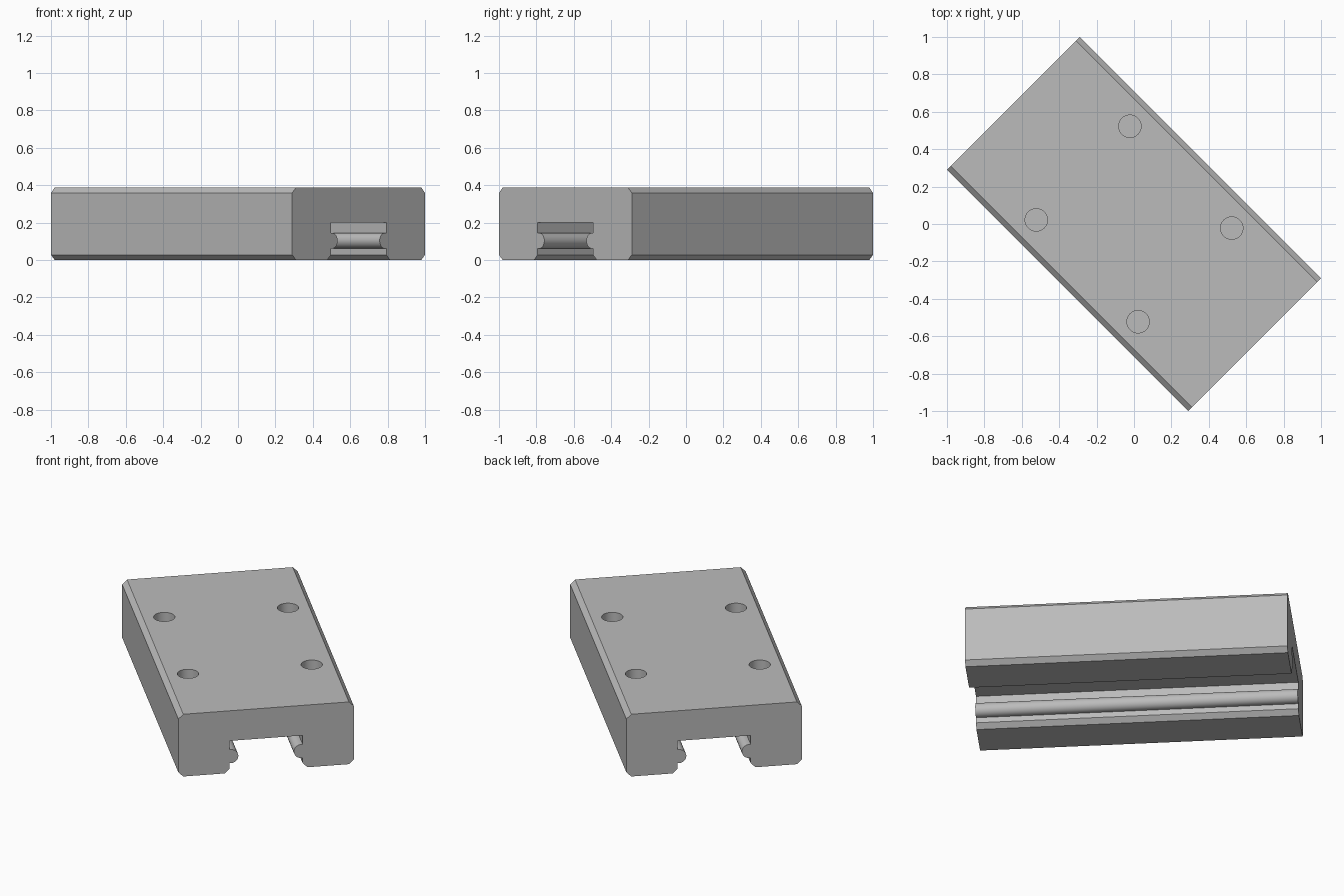
import bpy, bmesh
from math import radians, sin, cos, pi

if "Cube" in bpy.data.objects:
    bpy.data.objects.remove(bpy.data.objects["Cube"], do_unlink=True)

LENGTH, WIDTH, HEIGHT = 1.824, 1.004, 0.387
BEVEL = 0.028
SLOT, CEILING = 0.209, 0.20            # slot half width and height
RIDGE_Z, RIDGE_R, LEDGE = 0.103, 0.042, 0.008
TURN = radians(-45)

steel = bpy.data.materials.new("grey steel")
steel.use_nodes = True
steel.diffuse_color = (0.5, 0.5, 0.5, 1)
steel.node_tree.nodes["Principled BSDF"].inputs["Base Color"].default_value = (0.5, 0.5, 0.5, 1)

# Half of the carriage cross-section, from the slot ceiling round to the top
half = WIDTH / 2
profile = [(SLOT, CEILING), (SLOT, RIDGE_Z + RIDGE_R)]
for i in range(17):
    a = pi / 2 - pi * i / 16
    profile.append((SLOT - LEDGE - RIDGE_R * cos(a), RIDGE_Z + RIDGE_R * sin(a)))
profile += [(SLOT, RIDGE_Z - RIDGE_R), (SLOT, BEVEL), (SLOT + BEVEL, 0),
            (half - BEVEL, 0), (half, BEVEL),
            (half, HEIGHT - BEVEL), (half - BEVEL, HEIGHT)]
outline = profile + [(-y, z) for y, z in reversed(profile)]

# Carriage body: the cross-section extruded along its length
bm = bmesh.new()
face = bm.faces.new([bm.verts.new((-LENGTH / 2, y, z)) for y, z in outline])
ext = bmesh.ops.extrude_face_region(bm, geom=[face], use_keep_orig=True)
bmesh.ops.translate(bm, vec=(LENGTH, 0, 0),
                    verts=[g for g in ext["geom"] if isinstance(g, bmesh.types.BMVert)])
bmesh.ops.recalc_face_normals(bm, faces=bm.faces)
mesh = bpy.data.meshes.new("carriage_body")
bm.to_mesh(mesh)
bm.free()
mesh.materials.append(steel)
body = bpy.data.objects.new("carriage_body", mesh)
bpy.context.collection.objects.link(body)

# Four blind mounting holes in the top
bm = bmesh.new()
for sx in (-1, 1):
    for sy in (-1, 1):
        made = bmesh.ops.create_cone(bm, cap_ends=True, segments=48,
                                     radius1=0.06, radius2=0.06, depth=0.4)
        bmesh.ops.translate(bm, vec=(sx * 0.385, sy * 0.354, HEIGHT), verts=made["verts"])
mesh = bpy.data.meshes.new("hole_cutter")
bm.to_mesh(mesh)
bm.free()
mesh.materials.append(steel)
cutter = bpy.data.objects.new("hole_cutter", mesh)
bpy.context.collection.objects.link(cutter)

cut = body.modifiers.new("mounting_holes", "BOOLEAN")
cut.operation = "DIFFERENCE"
cut.solver = "EXACT"
cut.object = cutter
bpy.context.view_layer.objects.active = body
body.select_set(True)
bpy.ops.object.modifier_apply(modifier=cut.name)
bpy.data.objects.remove(cutter, do_unlink=True)

# Smooth the ridges and holes, keep the edges sharp, and turn it to its diagonal
bpy.ops.object.shade_smooth_by_angle(angle=radians(25))
body.rotation_euler.z = TURN
